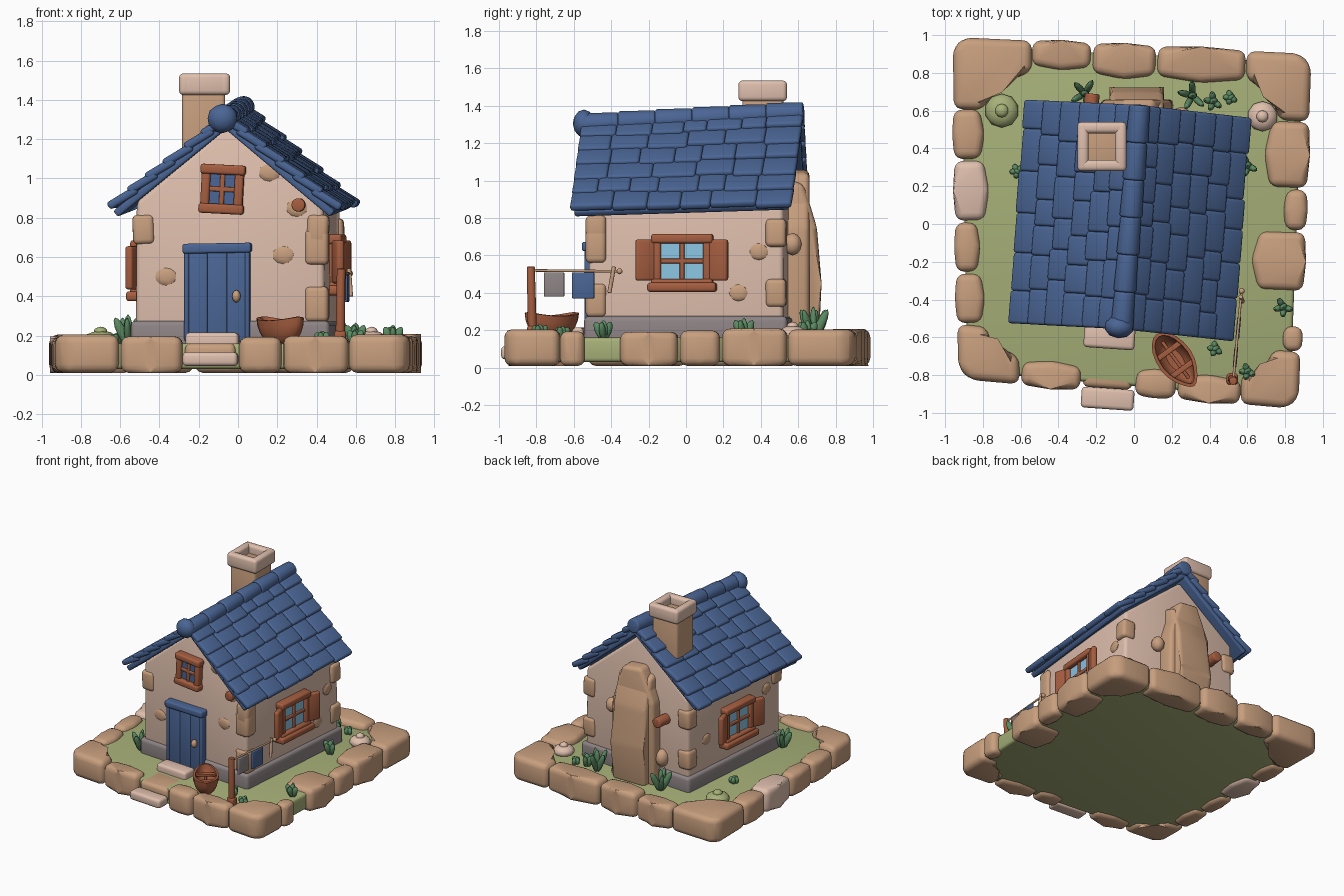
import bpy, bmesh, math, random
from mathutils import Matrix, Vector

random.seed(4)
if "Cube" in bpy.data.objects:
    bpy.data.objects.remove(bpy.data.objects["Cube"])


def material(name, code):
    srgb = [int(code[i:i + 2], 16) / 255 for i in (0, 2, 4)]
    colour = [((c + 0.055) / 1.055) ** 2.4 for c in srgb] + [1]
    m = bpy.data.materials.new(name)
    m.use_nodes = True
    m.diffuse_color = colour
    m.node_tree.nodes["Principled BSDF"].inputs["Base Color"].default_value = colour
    return m


STONE = material("tan stone", "C89F7E")
PLASTER = material("pale plaster", "DFBFAD")
ROOF = material("slate blue", "4A6594")
GRASS = material("grass", "A6B078")
WOOD = material("red wood", "A65E40")
GREY = material("grey footing", "8E8485")
GLASS = material("window glass", "8CC6E4")
LEAF = material("leaf green", "5B8A62")

WORLD = Matrix()
HOUSE = Matrix.Rotation(math.radians(-4.6), 4, "Z")
frame = WORLD


def finish(name, bm, mat, bevel=0):
    if bevel:
        bmesh.ops.bevel(bm, geom=bm.edges[:], offset=bevel, segments=3,
                        profile=0.5, affect="EDGES", clamp_overlap=True)
    bmesh.ops.recalc_face_normals(bm, faces=bm.faces[:])
    mesh = bpy.data.meshes.new(name)
    bm.to_mesh(mesh)
    bm.free()
    mesh.materials.append(mat)
    ob = bpy.data.objects.new(name, mesh)
    bpy.context.collection.objects.link(ob)
    ob.matrix_world = frame
    ob.select_set(True)
    bpy.context.view_layer.objects.active = ob
    return ob


def blocks(name, matrices, mat, bevel=0.015):
    bm = bmesh.new()
    for m in matrices:
        bmesh.ops.create_cube(bm, size=1, matrix=m)
    return finish(name, bm, mat, bevel)


def at(loc, size, yaw=0, roll=0):
    turn = Matrix.Rotation(math.radians(yaw), 4, "Z") @ Matrix.Rotation(math.radians(roll), 4, "Y")
    return Matrix.Translation(loc) @ turn @ Matrix.Diagonal((*size, 1))


def box(name, loc, size, mat, bevel=0.015, yaw=0, roll=0):
    return blocks(name, [at(loc, size, yaw, roll)], mat, bevel)


def prism(name, pts, lo, hi, mat, bevel, place):
    bm = bmesh.new()
    a, b = [[bm.verts.new(place(p[0], p[1], h)) for p in pts] for h in (lo, hi)]
    bm.faces.new(a)
    bm.faces.new(b)
    for i in range(len(pts)):
        j = (i + 1) % len(pts)
        bm.faces.new((a[i], a[j], b[j], b[i]))
    return finish(name, bm, mat, bevel)


def flat(a, b, h): return (a, b, h)
def facing_front(a, b, h): return (a, h, b)
def facing_side(a, b, h): return (h, a, b)


def balls(name, matrices, mat):
    bm = bmesh.new()
    for m in matrices:
        bmesh.ops.create_icosphere(bm, subdivisions=2, radius=1, matrix=m)
    return finish(name, bm, mat)


def rod(name, p, q, r, mat, r2=None, bevel=0):
    p, q = Vector(p), Vector(q)
    m = Matrix.Translation((p + q) / 2) @ (q - p).to_track_quat("Z", "Y").to_matrix().to_4x4()
    bm = bmesh.new()
    bmesh.ops.create_cone(bm, cap_ends=True, segments=14, radius1=r, radius2=r2 or r,
                          depth=(q - p).length, matrix=m)
    return finish(name, bm, mat, bevel)


# Ground slab and its border of rounded stones
corners = [Vector(c) for c in ((-0.93, -0.82), (0.87, -0.98), (0.94, 0.9), (-0.96, 0.99))]
prism("lawn", [c * 0.95 for c in corners], 0.03, 0.16, GRASS, 0.02, flat)
edges = [  # cut fractions, stone depths (zero leaves a gap)
    ((0.18, 0.36, 0.515, 0.64, 0.83), (0.14, 0, 0.15, 0.14)),
    ((0.16, 0.235, 0.33, 0.5, 0.62, 0.81), (0.1, 0, 0.28, 0.12, 0.23)),
    ((0.18, 0.43, 0.61, 0.78), (0.18, 0.18, 0.15)),
    ((0.21, 0.36, 0.54, 0.69, 0.84), (0.16, 0.18, 0.13, 0.15))]
for e, (cuts, depths) in enumerate(edges):
    p, q, prev = corners[e], corners[(e + 1) % 4], corners[e - 1]
    run = q - p
    side = Vector((-run.y, run.x)).normalized()
    for i, d in enumerate(depths):
        if d:
            s, t = p + run * (cuts[i] + 0.003), p + run * (cuts[i + 1] - 0.003)
            mid = (s + t) / 2
            shape = [s, mid - side * 0.012, t, t + side * d * 0.85, mid + side * d, s + side * d * 0.85]
            pale = e == 3 and i == 1
            prism("border_stone", shape, 0.01, 0.19 + random.uniform(0, 0.02),
                  PLASTER if pale else STONE, 0.04, flat)
    # Corner stone with a slanted inner side
    back = prev - p
    u, v = run.normalized(), back.normalized()
    a, b = run.length * cuts[0], back.length * (1 - edges[e - 1][0][-1])
    shape = [p + u * 0.06, p + u * a, p + u * a + v * 0.15, p + u * b * 0.6 + v * a * 0.6,
             p + v * b + u * 0.16, p + v * b, p + v * 0.06]
    prism("corner_stone", shape, 0.01, 0.205, STONE, 0.045, flat)

# Entrance path and steps
box("path_stone", (-0.135, -0.76, 0.105), (0.26, 0.22, 0.11), STONE, 0.03, -4)
box("lower_step", (-0.14, -0.925, 0.08), (0.28, 0.11, 0.07), PLASTER, 0.02, -4)
box("upper_step", (-0.13, -0.6, 0.17), (0.27, 0.12, 0.09), PLASTER, 0.02, -4)

# House body
frame = HOUSE
gable = [(-0.485, 0.12), (0.485, 0.12), (0.475, 0.86), (-0.02, 1.27), (-0.48, 0.88)]
prism("house_walls", gable, -0.485, 0.56, PLASTER, 0.025, facing_front)
box("footing", (0, 0.0375, 0.195), (1.015, 1.09, 0.16), GREY, 0.025)
quoins = [at((x, y, z), (0.11, 0.11, 0.15), 0, random.uniform(-4, 4))
          for x in (-0.445, 0.445) for y, z in ((-0.445, 0.74), (0.52, 0.4), (0.52, 0.72))]
quoins += [at((0.44, -0.445, z), (0.12, 0.11, 0.18)) for z in (0.36, 0.65)]
blocks("corner_blocks", quoins, STONE, 0.025)
patches = [(0.27, -0.485, 0.61), (0.2, -0.485, 1.03), (0.34, -0.485, 0.85), (-0.33, -0.485, 0.5),
           (0.482, 0.32, 0.4), (0.482, 0.43, 0.62), (-0.482, 0.35, 0.5), (-0.482, -0.33, 0.66)]
balls("wall_patches", [at(p, (0.012, 0.05, 0.045) if abs(p[0]) > 0.4 else (0.055, 0.012, 0.045))
                       for p in patches], STONE)
rod("front_beam_end", (0.35, -0.4, 0.865), (0.35, -0.535, 0.865), 0.035, WOOD, bevel=0.01)

# Roof tiles laid in overlapping rows on both slopes
ridge = Vector((-0.02, -0.56, 1.3)), Vector((-0.02, 0.63, 1.365))
tiles, slabs = [], []
for eave_x in (-0.6, 0.545):
    eave = Vector((eave_x, -0.575, 0.855)), Vector((eave_x, 0.61, 0.865))

    def spot(u, v):
        return eave[0].lerp(eave[1], u).lerp(ridge[0].lerp(ridge[1], u), v)

    along = (spot(1, 0.5) - spot(0, 0.5)).normalized()
    up = (spot(0.5, 1) - spot(0.5, 0)).normalized()
    out = along.cross(up)
    out *= 1 if out.z > 0 else -1

    def tile(centre, size, tilt):
        rise = (up - out * tilt).normalized()
        normal = along.cross(rise)
        m = Matrix((along * size[0], rise * size[1], normal * size[2])).transposed().to_4x4()
        return Matrix.Translation(centre) @ m

    length = (spot(0.5, 1) - spot(0.5, 0)).length
    slabs.append(tile(spot(0.5, 0.5) - out * 0.03, (1.15, length, 0.04), 0))
    for row in range(6):
        weights = [random.uniform(0.8, 1.3) for k in range(6 + row % 2)]
        start = 0
        for w in weights:
            width = w / sum(weights)
            centre = spot(start + width / 2, (row + 0.58) / 6 + random.uniform(-0.015, 0.015))
            tiles.append(tile(centre + out * 0.004, (width * 1.195, 0.17, 0.042), 0.14))
            start += width
blocks("roof_boards", slabs, ROOF, 0.012)
blocks("roof_tiles", tiles, ROOF, 0.016)
for k in range(6):
    p, q = ridge[0].lerp(ridge[1], k / 6), ridge[0].lerp(ridge[1], (k + 1) / 6)
    rod("ridge_tile", p, q, 0.062, ROOF, 0.056, 0.014)
balls("ridge_end", [at((-0.035, -0.55, 1.305), (0.078, 0.06, 0.075))], ROOF)

# Door
blocks("door_boards", [at((-0.065 + k * 0.1, -0.49, 0.4), (0.1, 0.07, 0.46)) for k in (-1, 0, 1)], ROOF, 0.008)
blocks("door_frame", [at((-0.065, -0.5, 0.645), (0.35, 0.1, 0.05), 0, -1)]
       + [at((-0.065 + k * 0.155, -0.495, 0.4), (0.025, 0.085, 0.46)) for k in (-1, 1)], ROOF, 0.012)
balls("door_knob", [at((0.035, -0.54, 0.4), (0.022, 0.025, 0.032))], STONE)


# Windows: frame, cross bars, glass plate and optional shutters
def window(name, place, w, h, glass, shutters):
    global frame
    frame = HOUSE @ place
    x, z = w / 2, h / 2
    bars = [at((s * (x - 0.02), 0, 0), (0.045, 0.08, h)) for s in (-1, 1)]
    bars += [at((0, -0.005, s * (z - 0.02)), (w + 0.02, 0.09, 0.05)) for s in (-1, 1)]
    blocks(name + "_frame", bars, WOOD, 0.014)
    blocks(name + "_bars", [at((0, -0.008, 0), (0.025, 0.04, h - 0.05)),
                            at((0, -0.008, 0), (w - 0.05, 0.04, 0.025))], WOOD, 0.006)
    box(name + "_glass", (0, -0.012, 0), (w - 0.05, 0.009, h - 0.05), glass, 0)
    if shutters:
        blocks(name + "_shutters", [at((s * (x + 0.04), -0.035, 0.005), (0.11, 0.04, h - 0.06), s * -20)
                                    for s in (-1, 1)], WOOD, 0.014)
        box(name + "_sill", (0, -0.02, -z), (w + 0.06, 0.1, 0.05), WOOD, 0.016)
    frame = HOUSE


tilt = Matrix.Rotation(math.radians(3), 4, "Y")
window("attic_window", Matrix.Translation((-0.04, -0.495, 0.945)) @ tilt, 0.21, 0.24, ROOF, False)
for name, x, turn, z in (("left_window", 0.49, 90, 0.57), ("right_window", -0.49, -90, 0.54)):
    place = Matrix.Translation((x, 0.02, z)) @ Matrix.Rotation(math.radians(turn), 4, "Z")
    window(name, place, 0.31, 0.28, GLASS, True)

# Chimney: bulging back stack, roof shaft and hollow cap
frame = WORLD
stack = [(-0.18, 0.14), (0.21, 0.14), (0.2, 0.75), (0.11, 1.04), (-0.06, 1.06), (-0.17, 0.8)]
prism("chimney_back", stack, 0.5, 0.66, STONE, 0.03, facing_front)
bulge = [(0.5, 0.14), (0.71, 0.14), (0.725, 0.45), (0.7, 0.75), (0.63, 0.98), (0.5, 1.02)]
prism("chimney_bulge", bulge, -0.13, 0.16, STONE, 0.03, facing_side)
rod("back_beam_end", (-0.24, 0.5, 0.68), (-0.22, 0.69, 0.68), 0.04, WOOD, bevel=0.01)
balls("back_lumps", [at((0.25, 0.57, 0.66), (0.05, 0.05, 0.06)), at((-0.2, 0.58, 0.36), (0.05, 0.06, 0.07))], STONE)
box("chimney_shaft", (-0.175, 0.412, 1.23), (0.22, 0.22, 0.48), STONE, 0.02)
cap = [at((-0.17 + s * 0.1, 0.41, 1.48), (0.06, 0.26, 0.11)) for s in (-1, 1)]
cap += [at((-0.17, 0.41 + s * 0.1, 1.48), (0.26, 0.06, 0.11)) for s in (-1, 1)]
blocks("chimney_cap", cap, PLASTER, 0.022)

# Rowing boat: pointed half shell with thwarts
frame = Matrix.Translation((0.22, -0.72, 0.275)) @ Matrix.Rotation(math.radians(-54), 4, "Z")
bm = bmesh.new()
bmesh.ops.create_uvsphere(bm, u_segments=20, v_segments=12, radius=1)
bmesh.ops.delete(bm, geom=[v for v in bm.verts if v.co.z > 0.05], context="VERTS")
for v in bm.verts:
    x, y, z = v.co
    v.co = (x * 0.17, y * 0.095 * (1 - 0.35 * max(x, 0) ** 2), max(z, -0.85) * 0.14 + 0.02 * x * x)
bmesh.ops.solidify(bm, geom=bm.faces[:], thickness=0.018)
finish("boat_hull", bm, WOOD)
blocks("boat_seats", [at((x, 0, -0.02), (0.03, 0.15, 0.018)) for x in (-0.06, 0.06)], WOOD, 0.004)
box("boat_keel", (0, 0, -0.07), (0.25, 0.018, 0.02), WOOD, 0.004)

# Washing line
frame = WORLD
rod("line_post", (0.52, -0.82, 0.14), (0.525, -0.83, 0.54), 0.025, WOOD, 0.022, 0.006)
box("post_foot", (0.52, -0.82, 0.19), (0.06, 0.06, 0.07), WOOD, 0.015)
rod("line_peg", (0.575, -0.41, 0.4), (0.565, -0.385, 0.54), 0.011, STONE)
rod("line_cord", (0.525, -0.83, 0.52), (0.57, -0.35, 0.515), 0.007, STONE)
balls("cord_knot", [at((0.57, -0.355, 0.515), (0.016, 0.016, 0.016))], STONE)
box("grey_cloth", (0.537, -0.705, 0.445), (0.02, 0.11, 0.13), GREY, 0.006, -5)
box("blue_cloth", (0.552, -0.55, 0.44), (0.02, 0.12, 0.14), ROOF, 0.006, -5)

# Plants and garden ornaments
for x, y, h in ((-0.56, -0.42, 0.15), (-0.26, 0.69, 0.17), (0.31, 0.68, 0.17), (0.42, 0.65, 0.1), (0.6, 0.31, 0.11),
                (0.51, 0.67, 0.06), (0.43, -0.66, 0.07), (0.6, -0.78, 0.08), (0.79, -0.44, 0.1), (-0.62, 0.28, 0.06)):
    leaves = []
    for k in range(5):
        lean = Matrix.Rotation(k * 1.3 + x, 4, "Z") @ Matrix.Rotation(0.45 if k else 0, 4, "Y")
        leaves.append(Matrix.Translation((x, y, 0.15)) @ lean @ at((0, 0, h / 2), (0.025, 0.018, h * 0.55)))
    balls("leaf_tuft", leaves, LEAF)
for name, x, y, r, mat in (("round_bush", -0.7, 0.6, 0.09, GRASS), ("round_stone", 0.68, 0.57, 0.08, PLASTER)):
    balls(name, [at((x, y, 0.18), (r, r, 0.045)), at((x, y, 0.22), (r * 0.4, r * 0.4, 0.025))], mat)

bpy.ops.object.shade_smooth_by_angle(angle=math.radians(40))
